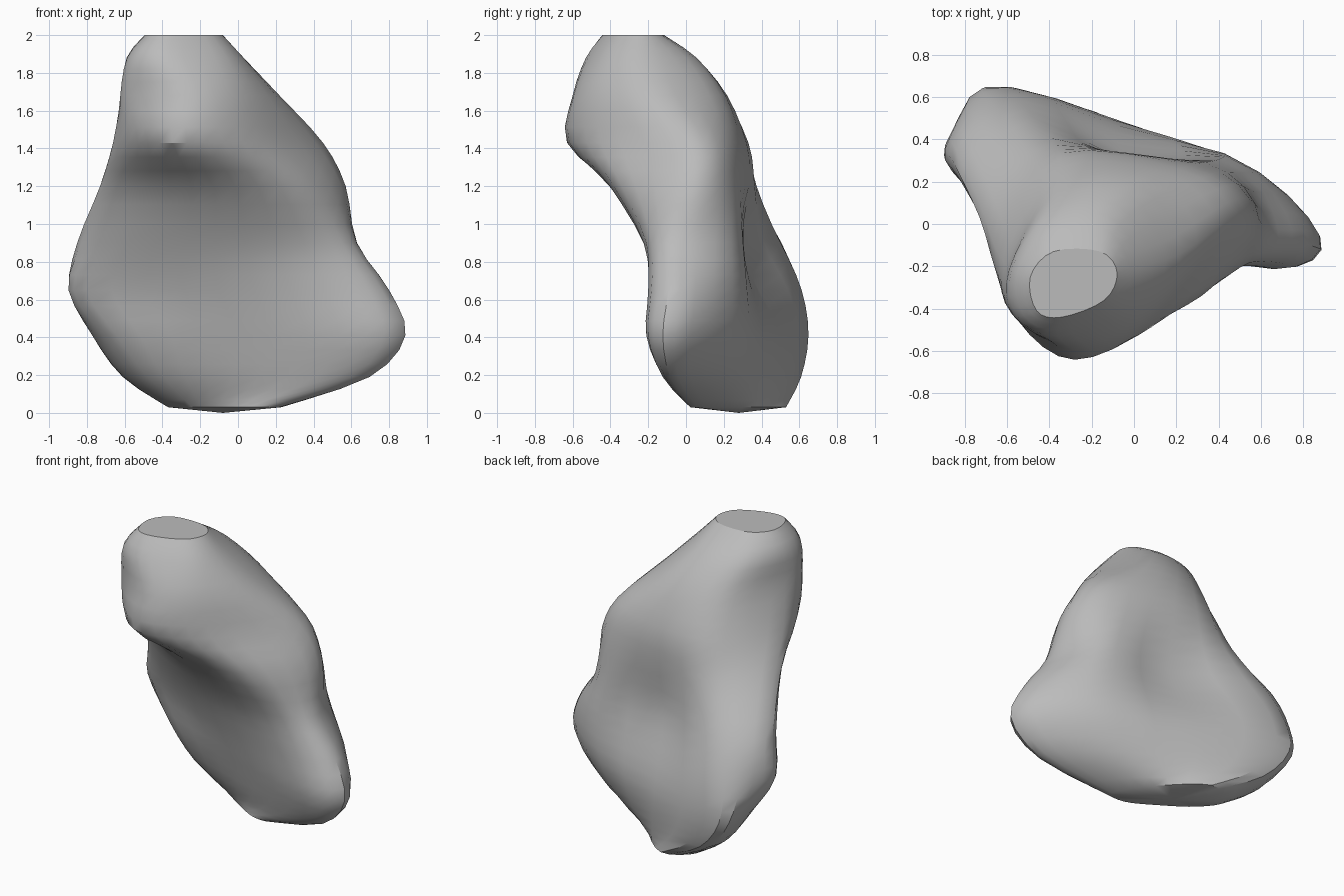
import bpy, bmesh, math
from mathutils import Vector

cube = bpy.data.objects.get("Cube")
if cube:
    bpy.data.objects.remove(cube, do_unlink=True)

# Horizontal outlines in hundredths: height, then x, y pairs running
# left, front left, front middle, front right, right, back right, back left
OUTLINES = [
    (3, -37, 42, -28, 27, -10, 14, 10, 3, 23, 6, 8, 30, -18, 53),
    (19, -61, 46, -48, 22, -3, 4, 52, -12, 69, -4, 30, 30, -44, 61),
    (41, -77, 50, -64, 19, 0, -3, 67, -21, 88, -6, 41, 34, -59, 65),
    (65, -87, 42, -80, 22, -10, -7, 59, -20, 80, -3, 43, 34, -57, 62),
    (90, -84, 35, -70, 8, -12, -18, 47, -21, 63, -2, 39, 33, -47, 53),
    (120, -73, 10, -56, -16, -13, -39, 32, -34, 57, 4, 30, 30, -38, 39),
    (143, -66, -10, -53, -45, -27, -63, 12, -45, 45, 2, 22, 26, -35, 31),
    (168, -60, -20, -58, -42, -28, -60, 3, -47, 22, -14, 3, 18, -37, 17),
    (188, -58, -22, -55, -44, -36, -53, -6, -42, 3, -20, -12, 4, -42, 1),
    (200, -49, -25, -46, -41, -34, -44, -14, -36, -8, -23, -16, -13, -38, -13),
]
AROUND, UPWARD = 4, 3


def spline(a, b, c, d, t):
    """Smooth curve from b to c."""
    return 0.5 * (2 * b + (c - a) * t + (2 * a - 5 * b + 4 * c - d) * t * t
                  + (3 * b - a - 3 * c + d) * t ** 3)


def closed_ring(outline):
    z = outline[0]
    pts = [Vector((x, y, z)) / 100 for x, y in zip(outline[1::2], outline[2::2])]
    n = len(pts)
    return [spline(pts[i - 1], pts[i], pts[(i + 1) % n], pts[(i + 2) % n], s / AROUND)
            for i in range(n) for s in range(AROUND)]


def stacked_rings(rings):
    last = len(rings) - 1
    stack = []
    for i in range(last):
        near = [rings[max(0, min(last, k))] for k in range(i - 1, i + 3)]
        for s in range(UPWARD):
            stack.append([spline(*column, s / UPWARD) for column in zip(*near)])
    return stack + [rings[last]]


def dent(p, centre, depth, radius):
    """Push the surface towards the front around a centre."""
    falloff = math.exp(-((p - Vector(centre)).length / radius) ** 2)
    p.y -= depth * falloff


def build_rock(name, material):
    bm = bmesh.new()
    stack = stacked_rings([closed_ring(o) for o in OUTLINES])
    for ring in stack:
        for p in ring:
            dent(p, (-0.04, 0.44, 0.82), 0.18, 0.33)      # hollow in the back
    rows = [[bm.verts.new(p) for p in ring] for ring in stack]
    count = len(rows[0])
    for low, high in zip(rows, rows[1:]):
        for i in range(count):
            j = (i + 1) % count
            bm.faces.new((low[i], low[j], high[j], high[i]))
    # Underside fan and flat crown
    foot = bm.verts.new((-0.08, 0.28, 0))
    for i in range(count):
        bm.faces.new((rows[0][(i + 1) % count], rows[0][i], foot))
    bm.faces.new(rows[-1])
    bmesh.ops.recalc_face_normals(bm, faces=bm.faces)
    mesh = bpy.data.meshes.new(name)
    bm.to_mesh(mesh)
    bm.free()
    mesh.materials.append(material)
    obj = bpy.data.objects.new(name, mesh)
    bpy.context.collection.objects.link(obj)
    return obj


# Single stone colour
stone = bpy.data.materials.new("stone_grey")
stone.use_nodes = True
grey = (0.5, 0.5, 0.5, 1)
stone.diffuse_color = grey
stone.node_tree.nodes["Principled BSDF"].inputs["Base Color"].default_value = grey

rock = build_rock("rock", stone)
bpy.ops.object.select_all(action="DESELECT")
rock.select_set(True)
bpy.context.view_layer.objects.active = rock
bpy.ops.object.shade_smooth_by_angle(angle=math.radians(30))
